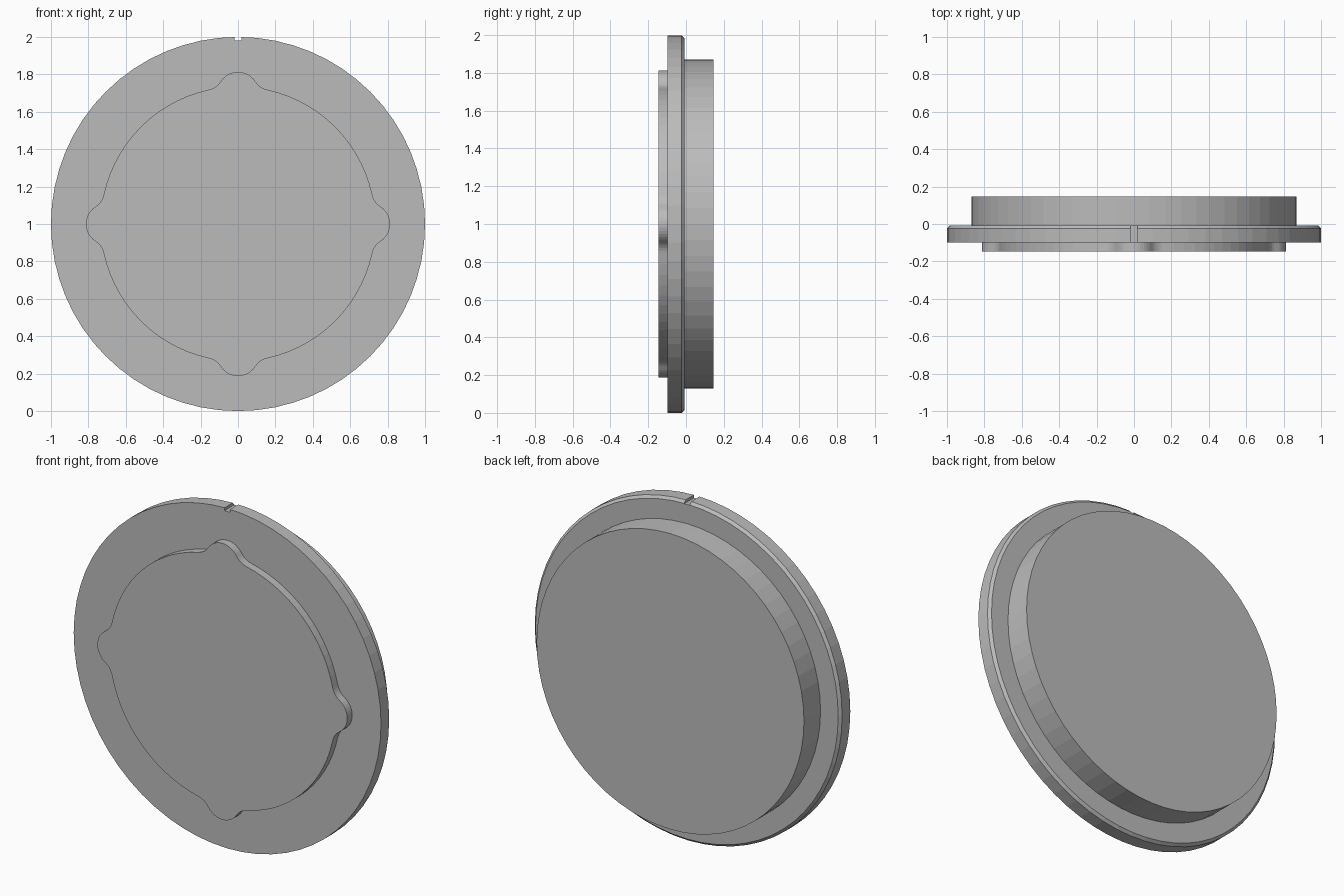
import bpy, bmesh
from math import sin, cos, pi, acos, atan2, radians
from mathutils import Vector

default = bpy.data.objects.get("Cube")
if default:
    bpy.data.objects.remove(default, do_unlink=True)

grey = bpy.data.materials.new("plain grey")
grey.use_nodes = True
colour = (0.5, 0.5, 0.5, 1)
grey.diffuse_color = colour
grey.node_tree.nodes["Principled BSDF"].inputs["Base Color"].default_value = colour


def loft(name, rings):
    """Solid from (y, outline) rings, ordered front to back; outlines are (x, z) about the hub."""
    bm = bmesh.new()
    loops = [[bm.verts.new((x, y, z + 1)) for x, z in outline] for y, outline in rings]
    bm.faces.new(loops[0])
    bm.faces.new(loops[-1][::-1])
    for a, b in zip(loops, loops[1:]):
        for i in range(len(a)):
            j = (i + 1) % len(a)
            bm.faces.new((a[i], b[i], b[j], a[j]))
    bmesh.ops.recalc_face_normals(bm, faces=bm.faces)
    mesh = bpy.data.meshes.new(name)
    bm.to_mesh(mesh)
    bm.free()
    mesh.materials.append(grey)
    obj = bpy.data.objects.new(name, mesh)
    bpy.context.collection.objects.link(obj)
    return obj


def arc(cx, cz, r, start, end, steps):
    return [Vector((cx + r * cos(start + (end - start) * i / steps),
                    cz + r * sin(start + (end - start) * i / steps))) for i in range(steps + 1)]


def circle(r, sides=64):
    return arc(0, 0, r, 0, 2 * pi, sides)[:-1]


def lobed_outline(r, tip, lobe, fillet):
    """Circle with four round lobes blended in by fillets."""
    hub = tip - lobe                       # lobe centre, on the +x axis
    d = r + fillet                         # fillet centre distance
    theta = acos((d * d + hub * hub - (lobe + fillet) ** 2) / (2 * d * hub))
    fx, fz = d * cos(theta), d * sin(theta)
    phi = atan2(fz, fx - hub)              # where lobe meets fillet
    quarter = arc(hub, 0, lobe, -phi, phi, 12)
    quarter += arc(fx, fz, fillet, phi + pi, theta + pi, 5)[1:]
    quarter += arc(0, 0, r, theta, pi / 2 - theta, 14)[1:]
    quarter += arc(fz, fx, fillet, 1.5 * pi - theta, 1.5 * pi - phi, 5)[1:-1]
    points = []
    for k in range(4):
        c, s = cos(k * pi / 2), sin(k * pi / 2)
        points += [(c * x - s * z, s * x + c * z) for x, z in quarter]
    return points


# Wide flange with a chamfered back rim
flange = loft("flange", [(-0.099, circle(1)), (-0.023, circle(1)), (-0.008, circle(0.985))])

# Small index notch cut across the top of the rim
cutter = loft("notch_cutter", [(y, [(-0.018, 0.982), (0.018, 0.982), (0.018, 1.1), (-0.018, 1.1)])
                               for y in (-0.2, 0.1)])
cutter.hide_render = True
cut = flange.modifiers.new("notch", 'BOOLEAN')
cut.operation = 'DIFFERENCE'
cut.solver = 'EXACT'
cut.object = cutter
bpy.context.view_layer.objects.active = flange
bpy.ops.object.modifier_apply(modifier=cut.name)
bpy.data.objects.remove(cutter, do_unlink=True)

# Round boss on the back
loft("back_boss", [(-0.008, circle(0.87)), (0.146, circle(0.87))])

# Raised four-lobed plate on the front
plate = lobed_outline(0.735, 0.813, 0.11, 0.1)
loft("front_plate", [(-0.146, plate), (-0.099, plate)])
